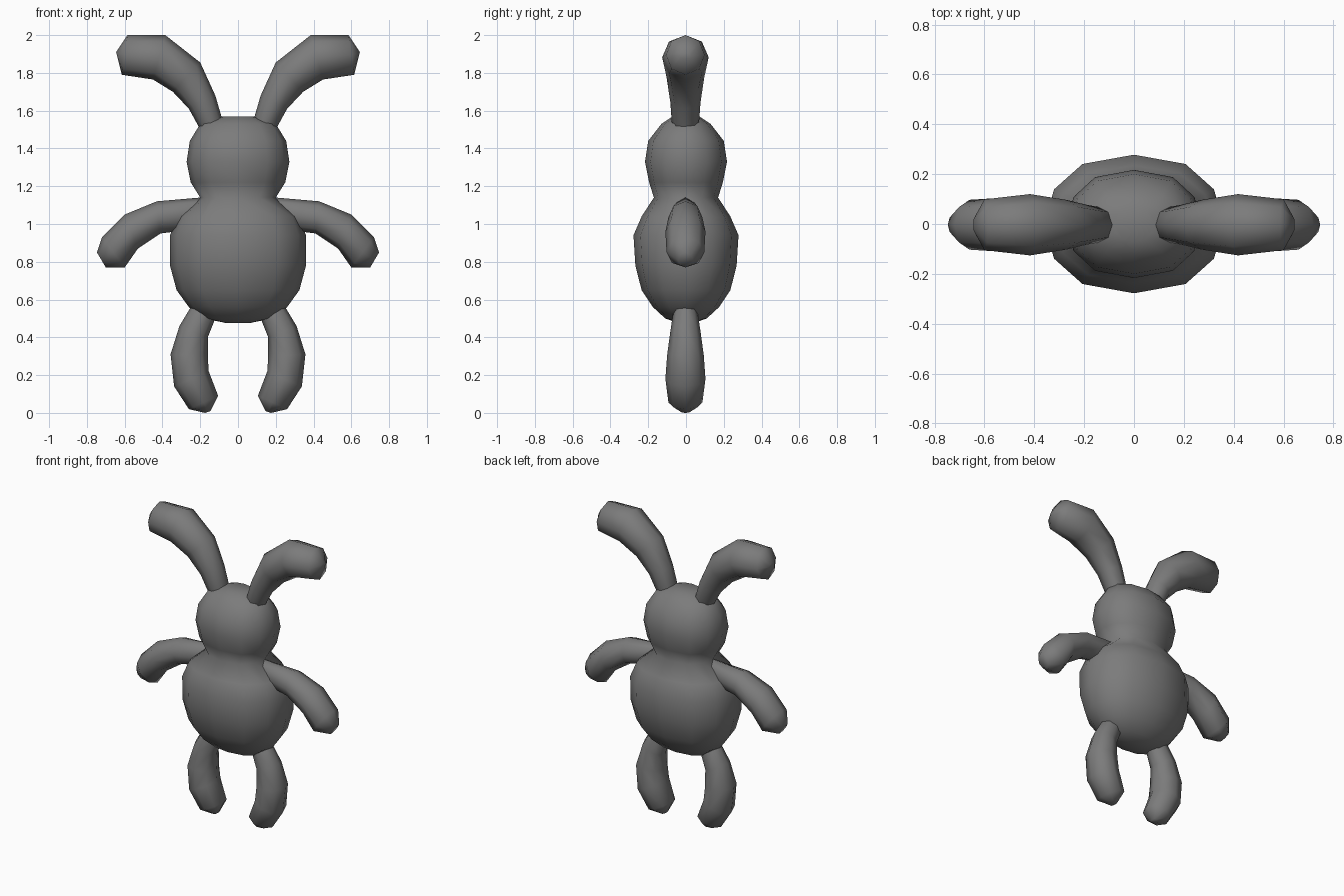
import bpy, bmesh, math
from mathutils import Vector

if "Cube" in bpy.data.objects:
    bpy.data.objects.remove(bpy.data.objects["Cube"])

# Dark grey plush
GREY = bpy.data.materials.new("dark_grey")
GREY.diffuse_color = (0.2, 0.2, 0.2, 1)
GREY.use_nodes = True
GREY.node_tree.nodes["Principled BSDF"].inputs["Base Color"].default_value = GREY.diffuse_color


def loft(name, rings, sides, power=1.0, mirror=False):
    """Skin rings given as (centre, half axis u, half axis v); power < 1 fills out v."""
    bm = bmesh.new()
    loops = []
    for c, u, v in rings:
        loop = []
        for i in range(sides):
            t = 2 * math.pi * i / sides
            s = math.copysign(abs(math.sin(t)) ** power, math.sin(t))
            if i * 2 % sides == 0:
                s = 0
            loop.append(bm.verts.new(c + u * math.cos(t) + v * s))
        loops.append(loop)
    for a, b in zip(loops, loops[1:]):
        for i in range(sides):
            j = (i + 1) % sides
            bm.faces.new((a[i], a[j], b[j], b[i]))
    bm.faces.new(loops[0])
    bm.faces.new(loops[-1])
    bmesh.ops.recalc_face_normals(bm, faces=bm.faces)
    for f in bm.faces:
        f.smooth = True
    me = bpy.data.meshes.new(name)
    bm.to_mesh(me)
    bm.free()
    me.materials.append(GREY)
    ob = bpy.data.objects.new(name, me)
    bpy.context.collection.objects.link(ob)
    if mirror:
        mod = ob.modifiers.new("Mirror", 'MIRROR')
        mod.use_mirror_merge = False
    return ob


def limb(name, sections):
    """Pair of limbs; each section is (x, z) of one edge, (x, z) of the other, half depth."""
    rings = []
    for (x1, z1), (x2, z2), d in sections:
        a, b = Vector((x1, -.003, z1)), Vector((x2, -.003, z2))
        rings.append(((a + b) / 2, (a - b) / 2, Vector((0, d, 0))))
    return loft(name, rings, 8, mirror=True)


# Body and head in one skin: (height, half width, half depth)
profile = [
    (0.475, .06, .04), (0.50, .18, .11), (0.56, .26, .175), (0.65, .325, .235),
    (0.78, .36, .268), (0.94, .36, .278), (1.04, .32, .235), (1.14, .20, .17),
    (1.22, .25, .195), (1.33, .272, .217), (1.44, .255, .20), (1.53, .20, .13),
    (1.57, .08, .07),
]
loft("body_and_head",
     [(Vector((0, 0, z)), Vector((0, ry, 0)), Vector((rx, 0, 0))) for z, rx, ry in profile],
     12, power=0.8)

# Ears, flaring and drooping outward
limb("ears", [
    ((.08, 1.47), (.15, 1.43), .04), ((.085, 1.56), (.205, 1.51), .072),
    ((.12, 1.68), (.26, 1.61), .08),
    ((.20, 1.855), (.345, 1.70), .10), ((.385, 2.0), (.45, 1.765), .123),
    ((.585, 2.0), (.615, 1.79), .102), ((.645, 1.91), (.635, 1.87), .03),
])

# Arms, bending down to rounded paws
limb("arms", [
    ((.09, 1.10), (.22, .97), .04), ((.20, 1.14), (.33, .96), .065),
    ((.43, 1.12), (.41, .95), .09),
    ((.60, 1.05), (.53, .87), .106), ((.72, .93), (.60, .77), .10),
    ((.747, .85), (.70, .77), .04),
])

# Legs, bowed outward
limb("legs", [
    ((.19, .63), (.09, .57), .04), ((.25, .56), (.12, .50), .065),
    ((.31, .46), (.16, .40), .08),
    ((.357, .31), (.16, .30), .097), ((.338, .14), (.155, .22), .106),
    ((.26, .02), (.105, .09), .09), ((.175, .0), (.145, .01), .025),
])
